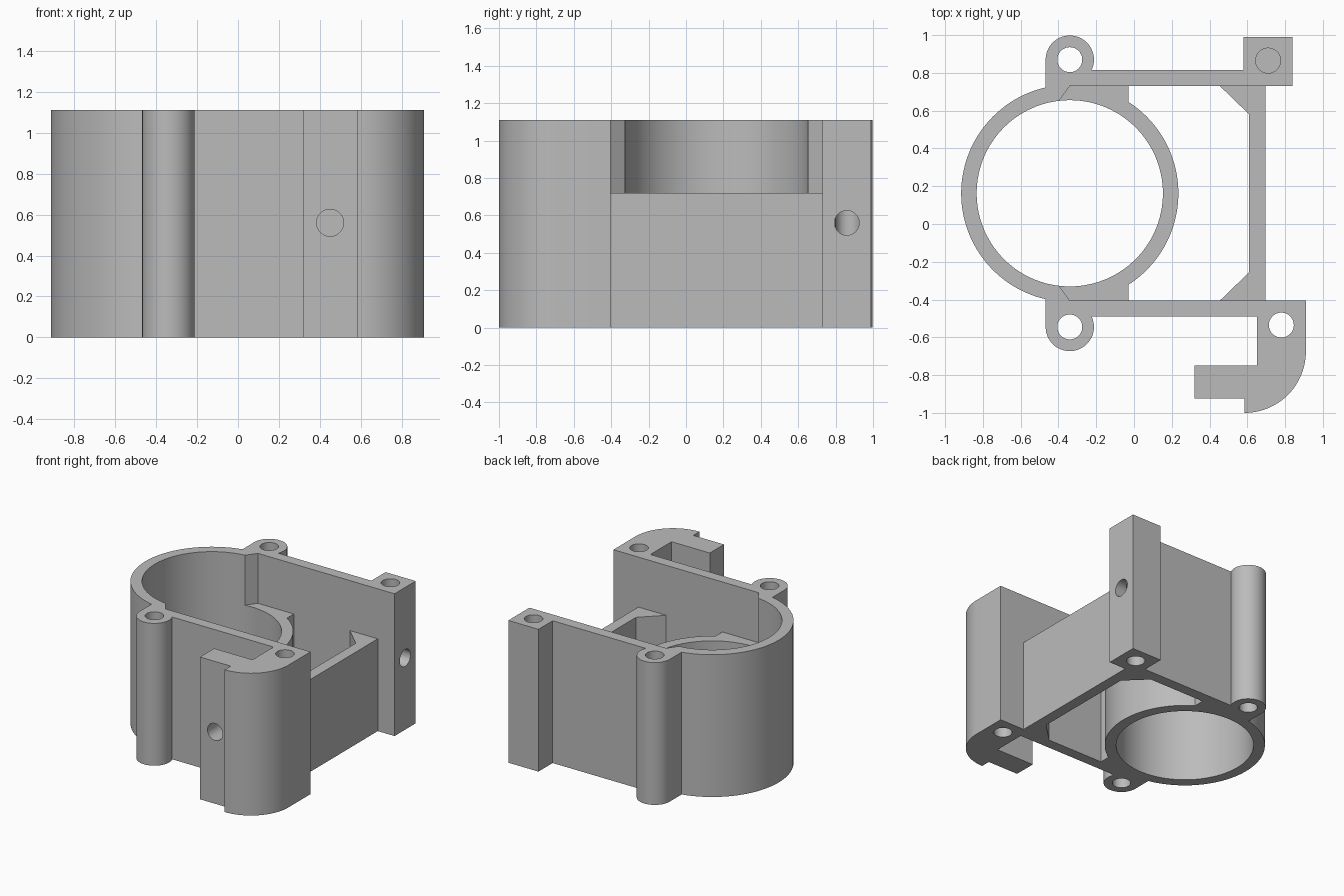
import bpy
import bmesh
import math

cube = bpy.data.objects.get("Cube")
if cube:
    bpy.data.objects.remove(cube, do_unlink=True)

HEIGHT, LOW = 1.11, 0.72           # full height and lowered wall height
BACK, FRONT = 0.73, -0.405         # inner faces of the two long walls
MID = (BACK + FRONT) / 2
WALL = 0.085
RING_X, BORE = -0.34, 0.493
HOLE = 0.066

grey = bpy.data.materials.new("plain grey")
grey.use_nodes = True
colour = (0.5, 0.5, 0.5, 1)
grey.diffuse_color = colour
grey.node_tree.nodes["Principled BSDF"].inputs["Base Color"].default_value = colour


def prism(name, points, z0=0.0, z1=HEIGHT):
    """Extrude a flat outline from z0 to z1."""
    bm = bmesh.new()
    face = bm.faces.new([bm.verts.new((x, y, z0)) for x, y in points])
    top = bmesh.ops.extrude_face_region(bm, geom=[face])["geom"]
    verts = [v for v in top if isinstance(v, bmesh.types.BMVert)]
    bmesh.ops.translate(bm, verts=verts, vec=(0, 0, z1 - z0))
    bmesh.ops.recalc_face_normals(bm, faces=bm.faces)
    mesh = bpy.data.meshes.new(name)
    bm.to_mesh(mesh)
    bm.free()
    mesh.materials.append(grey)
    obj = bpy.data.objects.new(name, mesh)
    bpy.context.collection.objects.link(obj)
    return obj


def box(name, x0, x1, y0, y1, z1=HEIGHT):
    return prism(name, [(x0, y0), (x1, y0), (x1, y1), (x0, y1)], 0, z1)


def arc(x, y, r, start, end, steps):
    angles = [math.radians(start + (end - start) * i / steps) for i in range(steps + 1)]
    return [(x + r * math.cos(a), y + r * math.sin(a)) for a in angles]


def disc(name, x, y, r, z0=0.0, z1=HEIGHT, sides=48):
    return prism(name, arc(x, y, r, 0, 360, sides)[:-1], z0, z1)


def combine(body, other, operation):
    mod = body.modifiers.new(operation.lower(), "BOOLEAN")
    mod.operation = operation
    mod.solver = "EXACT"
    mod.object = other
    bpy.context.view_layer.objects.active = body
    bpy.ops.object.modifier_apply(modifier=mod.name)
    bpy.data.objects.remove(other, do_unlink=True)


# Round sleeve, the start of the body
body = disc("housing_body", RING_X, MID, 0.575, sides=120)

# Long side walls, low cross wall and the corner block at the back
solids = [
    box("back_wall", -0.4, 0.84, BACK, BACK + WALL),
    box("front_wall", -0.4, 0.91, FRONT - WALL, FRONT),
    box("cross_wall", 0.61, 0.695, FRONT - 0.02, BACK + 0.02, LOW),
    box("back_block", 0.58, 0.84, BACK, 0.99),
]

# Rounded hook at the front
hook = [(0.65, FRONT - 0.02), (0.91, FRONT - 0.02)]
hook += arc(0.585, -0.675, 0.325, 0, -90, 24)
hook += [(0.585, -0.925), (0.32, -0.925), (0.32, -0.75), (0.65, -0.75)]
solids.append(prism("front_hook", hook))

# Screw lugs, sleeve webs and gussets, the same on both sides
for side, wall, lug in ((1, BACK, 0.87), (-1, FRONT, -0.545)):
    solids.append(disc("lug", RING_X, lug, 0.128))
    solids.append(box("lug_web", RING_X - 0.128, RING_X, *sorted((wall - side * 0.04, lug))))
    web = sorted((wall - side * 0.15, wall + side * 0.02))
    solids.append(box("sleeve_web", RING_X, -0.03, *web, LOW))
    solids.append(prism("gusset", [(0.455, wall), (0.455, wall + side * 0.02),
                                   (0.63, wall + side * 0.02), (0.63, wall - side * 0.15),
                                   (0.61, wall - side * 0.15)], 0, LOW))
for part in solids:
    combine(body, part, "UNION")

# Bore, lowered area between the walls, and the screw holes
OVER = 0.1
cutters = [
    disc("bore", RING_X, MID, BORE, -OVER, HEIGHT + OVER, 120),
    prism("opening", [(-0.40, MID + 0.485), (RING_X, BACK), (1, BACK), (1, FRONT),
                      (RING_X, FRONT), (-0.40, MID - 0.485)], LOW, HEIGHT + OVER),
    disc("block_top_hole", 0.71, 0.865, HOLE, 0.4, HEIGHT + OVER),
    disc("block_bottom_hole", 0.71, 0.865, HOLE, -OVER, 0.3),
]
for x, y in ((RING_X, 0.87), (RING_X, -0.545), (0.78, -0.535)):
    cutters.append(disc("through_hole", x, y, HOLE, -OVER, HEIGHT + OVER))

# Sideways holes: one into the block, one through the hook tip
block_hole = disc("block_side_hole", 0, 0, HOLE, 0, 0.25)
block_hole.rotation_euler = (0, math.radians(90), 0)
block_hole.location = (0.71, 0.86, 0.56)
tip_hole = disc("tip_hole", 0, 0, HOLE, 0, 0.3)
tip_hole.rotation_euler = (math.radians(90), 0, 0)
tip_hole.location = (0.45, -0.7, 0.56)
bpy.context.view_layer.update()
cutters += [block_hole, tip_hole]
for cutter in cutters:
    combine(body, cutter, "DIFFERENCE")

# Smooth the round surfaces, keep the corners crisp
bpy.ops.object.select_all(action="DESELECT")
body.select_set(True)
bpy.context.view_layer.objects.active = body
bpy.ops.object.shade_smooth_by_angle(angle=math.radians(30))
